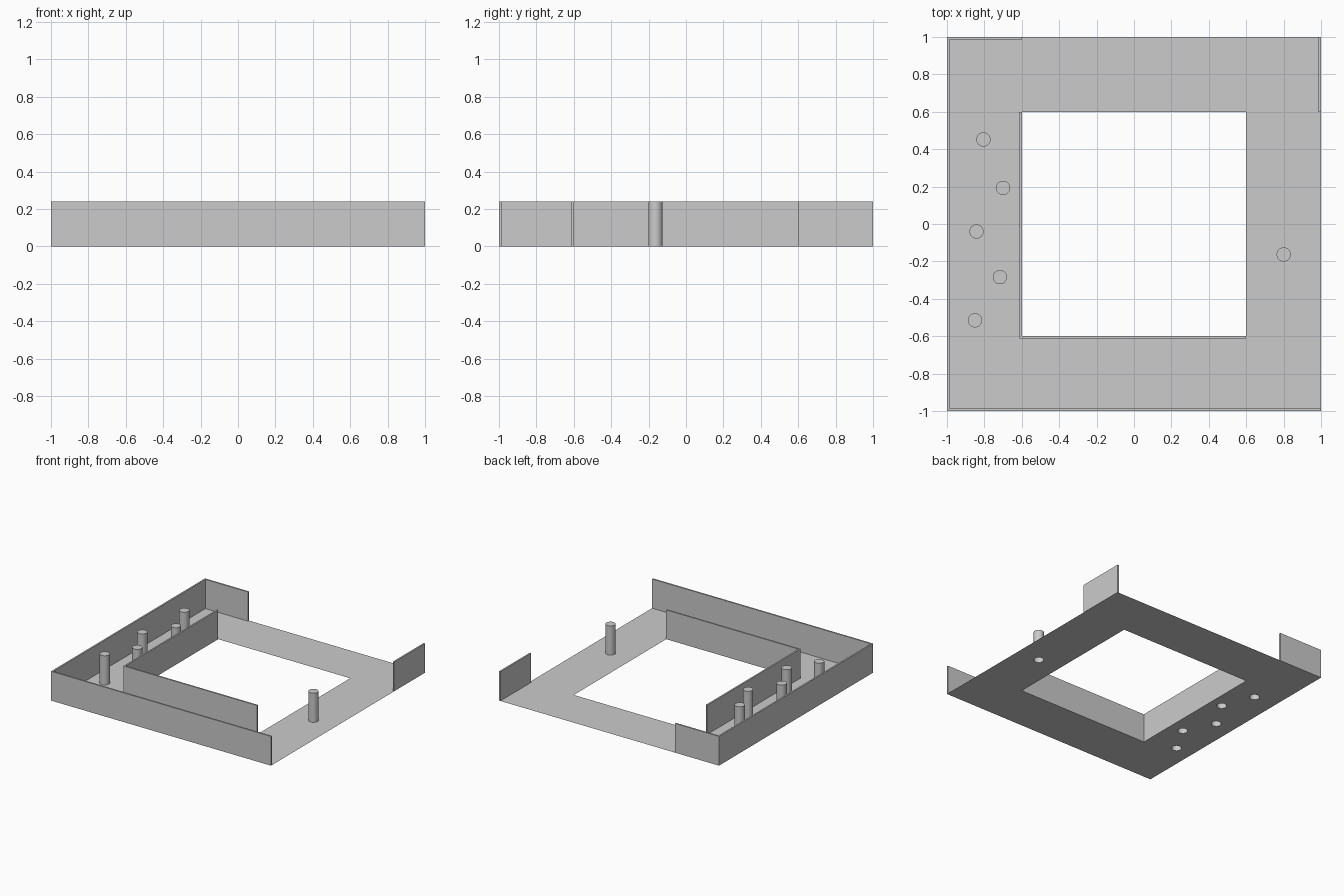
import bpy, bmesh, math

if "Cube" in bpy.data.objects:
    bpy.data.objects.remove(bpy.data.objects["Cube"])

H = 0.24       # wall and post height
T = 0.013      # wall thickness
R = 0.038      # post radius
POSTS = [(-0.805, 0.452), (-0.70, 0.193), (-0.842, -0.04),
         (-0.717, -0.284), (-0.85, -0.515), (0.80, -0.163)]

grey = bpy.data.materials.new("light grey")
grey.diffuse_color = (0.6, 0.6, 0.6, 1)
grey.use_nodes = True
grey.node_tree.nodes["Principled BSDF"].inputs["Base Color"].default_value = grey.diffuse_color


def make(name, bm):
    mesh = bpy.data.meshes.new(name)
    bm.to_mesh(mesh)
    bm.free()
    mesh.materials.append(grey)
    obj = bpy.data.objects.new(name, mesh)
    bpy.context.collection.objects.link(obj)
    return obj


def wall(name, x0, x1, y0, y1):
    bm = bmesh.new()
    bmesh.ops.create_cube(bm, size=1)
    for v in bm.verts:
        v.co = ((x0 + x1) / 2 + v.co.x * (x1 - x0),
                (y0 + y1) / 2 + v.co.y * (y1 - y0),
                H / 2 + v.co.z * H)
    make(name, bm)


# Thin floor: square ring with a round opening below each post
bm = bmesh.new()
edges = []


def loop(points):
    vs = [bm.verts.new((x, y, 0)) for x, y in points]
    edges.extend(bm.edges.new((a, b)) for a, b in zip(vs, vs[1:] + vs[:1]))


for s in (1.0, 0.6):
    loop([(-s, -s), (s, -s), (s, s), (-s, s)])
for px, py in POSTS:
    loop([(px + R * math.cos(i * math.tau / 32), py + R * math.sin(i * math.tau / 32))
          for i in range(32)])
bmesh.ops.triangle_fill(bm, edges=edges, use_beauty=True, normal=(0, 0, 1))
for f in bm.faces:
    f.normal_update()
    if f.normal.z < 0:
        f.normal_flip()
bmesh.ops.dissolve_limit(bm, angle_limit=0.01, verts=bm.verts, edges=bm.edges)
make("floor", bm)

# Outer walls
wall("front_wall", -1, 1, -1, -1 + T)
wall("left_wall", -1, -1 + T, -1 + T, 1)
wall("back_wall", -1 + T, -0.6, 1 - T, 1)
wall("right_wall", 1 - T, 1, 0.6, 1)

# Inner walls beside the courtyard
wall("inner_left_wall", -0.6 - T, -0.6, -0.6 - T, 0.6)
wall("inner_front_wall", -0.6, 0.6, -0.6 - T, -0.6)

# Hollow posts, capped on top and open below
for i, (px, py) in enumerate(POSTS):
    bm = bmesh.new()
    bmesh.ops.create_cone(bm, cap_ends=True, segments=32, radius1=R, radius2=R, depth=H)
    bmesh.ops.translate(bm, verts=bm.verts, vec=(px, py, H / 2))
    bm.normal_update()
    bmesh.ops.delete(bm, geom=[f for f in bm.faces if f.normal.z < -0.5], context='FACES_ONLY')
    for f in bm.faces:
        f.smooth = abs(f.normal.z) < 0.5
    post = make(f"post_{i + 1}", bm)
    bpy.ops.object.select_all(action='DESELECT')
    post.select_set(True)
    bpy.context.view_layer.objects.active = post
    bpy.ops.object.shade_smooth_by_angle()
